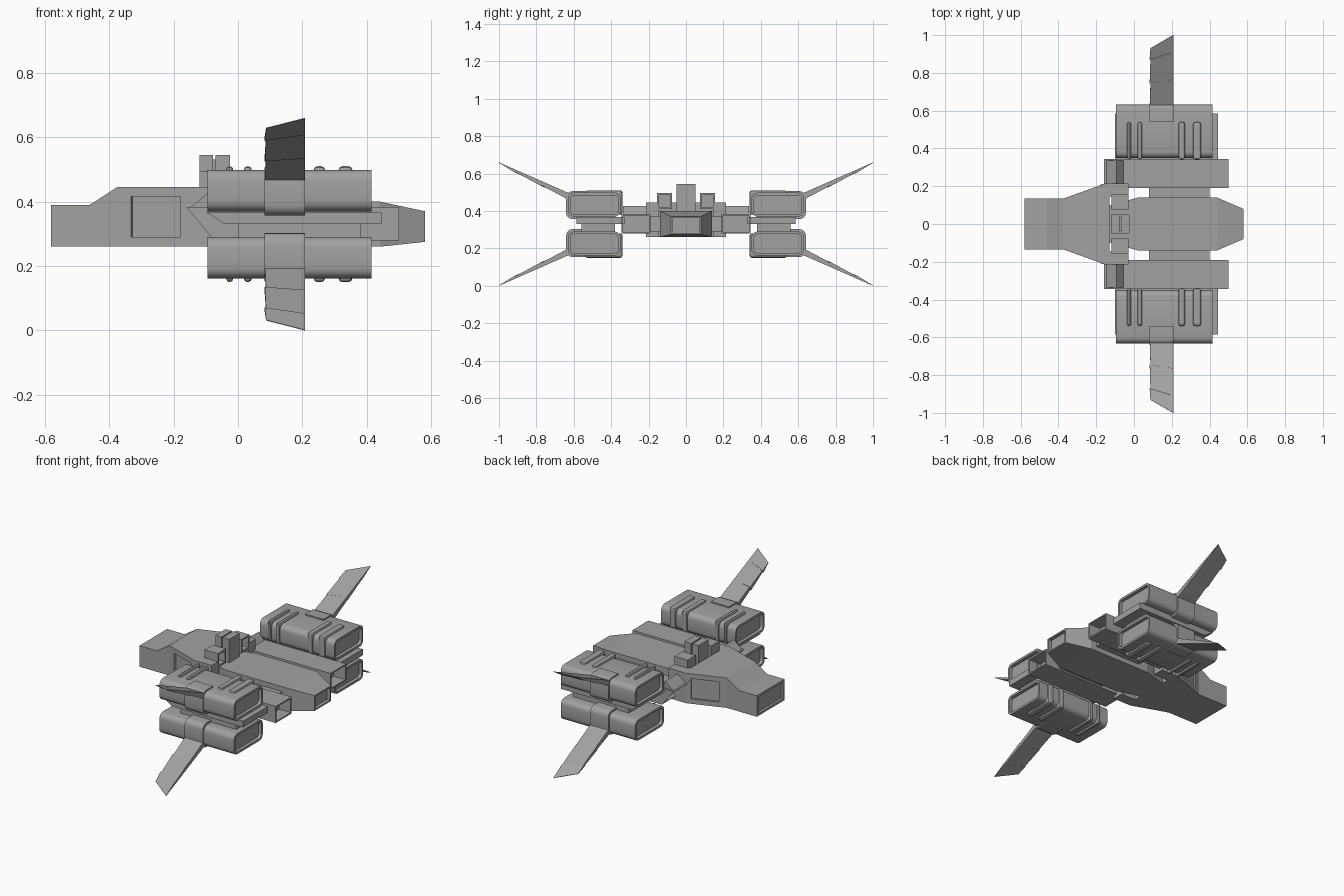
import bpy, bmesh
from mathutils import Vector

MID = 0.33  # height of the horizontal symmetry plane

cube = bpy.data.objects.get("Cube")
if cube:
    bpy.data.objects.remove(cube, do_unlink=True)

grey = bpy.data.materials.new("hull_grey")
grey.use_nodes = True
colour = (0.36, 0.36, 0.36, 1)
grey.diffuse_color = colour
grey.node_tree.nodes["Principled BSDF"].inputs["Base Color"].default_value = colour


def finish(name, bm, mirror_y=False, mirror_z=False, bevel=0, segments=3):
    """Turn the mesh into an object whose origin lies on the symmetry planes."""
    bmesh.ops.recalc_face_normals(bm, faces=bm.faces)
    bmesh.ops.translate(bm, vec=(0, 0, -MID), verts=bm.verts)
    mesh = bpy.data.meshes.new(name)
    bm.to_mesh(mesh)
    bm.free()
    mesh.materials.append(grey)
    obj = bpy.data.objects.new(name, mesh)
    obj.location.z = MID
    bpy.context.collection.objects.link(obj)
    if bevel:
        mod = obj.modifiers.new("rounded_edges", "BEVEL")
        mod.width, mod.segments, mod.limit_method = bevel, segments, "ANGLE"
    if mirror_y or mirror_z:
        mod = obj.modifiers.new("mirror", "MIRROR")
        mod.use_axis = (False, mirror_y, mirror_z)
        mod.use_mirror_merge = False
    return obj


def loft(rings):
    """Join rings of points and cap both ends."""
    bm = bmesh.new()
    rows = [[bm.verts.new(p) for p in ring] for ring in rings]
    n = len(rows[0])
    for a, b in zip(rows, rows[1:]):
        for i in range(n):
            j = (i + 1) % n
            bm.faces.new((a[i], a[j], b[j], b[i]))
    bm.faces.new(rows[0])
    bm.faces.new(rows[-1])
    bmesh.ops.recalc_face_normals(bm, faces=bm.faces)
    return bm


def rect(x, y0, y1, z0, z1, slant=0):
    """Cross-section at x; slant moves its lower edge along x."""
    return [(x + slant, y0, z0), (x + slant, y1, z0), (x, y1, z1), (x, y0, z1)]


def box(x0, x1, y0, y1, z0, z1, slant=0):
    return loft([rect(x0, y0, y1, z0, z1, slant), rect(x1, y0, y1, z0, z1)])


def recess(bm, faces, rim, depth):
    """Sink an inset panel into each face."""
    for face in faces:
        normal = face.normal.copy()
        bmesh.ops.inset_individual(bm, faces=[face], thickness=rim)
        ring = bmesh.ops.extrude_discrete_faces(bm, faces=[face])["faces"][0]
        bmesh.ops.translate(bm, vec=normal * -depth, verts=ring.verts)


def ends(bm, low=True, high=True):
    """End caps that face along x."""
    bm.normal_update()
    return [f for f in bm.faces
            if (low and f.normal.x < -0.6) or (high and f.normal.x > 0.9)]


# Forward hull with nose recess and side doors
stations = [(-0.58, 0.135, 0.39), (-0.46, 0.135, 0.39), (-0.375, 0.135, 0.445),
            (-0.36, 0.14, 0.445), (-0.15, 0.215, 0.445), (-0.13, 0.215, 0.445)]
bm = loft([rect(x, -w, w, 0.26, z) for x, w, z in stations])
bm.normal_update()
doors = [f for f in bm.faces if abs(f.normal.y) > 0.5
         and -0.3 < f.calc_center_median().x < -0.2]
recess(bm, doors, 0.042, 0.012)
recess(bm, ends(bm, high=False), 0.02, 0.015)
finish("forward_hull", bm)

# Prongs trailing from the hull sides
finish("hull_prong", box(-0.13, -0.03, 0.145, 0.215, 0.26, 0.445), mirror_y=True)

# Central body with tapered tail
body = [(-0.14, 0.095, 0.26, 0.40), (0.02, 0.14, 0.26, 0.40),
        (0.44, 0.14, 0.26, 0.40), (0.58, 0.08, 0.275, 0.37)]
bm = loft([rect(x, -w, w, a, b) for x, w, a, b in body])
recess(bm, ends(bm, low=False), 0.012, 0.02)
finish("central_body", bm)

# Turret on the spine
finish("turret_front", box(-0.12, -0.077, -0.05, 0.05, 0.38, 0.545))
finish("turret_rear", box(-0.07, -0.025, -0.05, 0.05, 0.38, 0.545))
finish("turret_core", box(-0.10, -0.04, -0.035, 0.035, 0.38, 0.53))

# Open tubes beside the turret
bm = box(-0.12, -0.03, 0.075, 0.155, 0.41, 0.495)
recess(bm, ends(bm, low=False), 0.014, 0.06)
finish("turret_tube", bm, mirror_y=True)

# Side ducts, with raked intakes and open exhausts
bm = box(-0.16, 0.5, 0.19, 0.345, 0.28, 0.383, slant=0)
for v in bm.verts:
    if v.co.x < 0 and v.co.z < MID:
        v.co.x += 0.085
recess(bm, ends(bm), 0.012, 0.08)
finish("side_duct", bm, mirror_y=True)

# Links from body to ducts, and plates between the pods
finish("duct_link", box(0.08, 0.4, 0.13, 0.2, 0.29, 0.37), mirror_y=True)
bm = box(-0.10, 0.445, 0.33, 0.585, 0.33, 0.368)
for v in bm.verts:
    if v.co.x < 0 and v.co.z < 0.35:
        v.co.x += 0.06
finish("pod_plate", bm, mirror_y=True)
finish("pod_core", box(0.0, 0.38, 0.38, 0.56, 0.27, 0.39), mirror_y=True)

# Engine pods with recessed ends
bm = box(-0.095, 0.415, 0.35, 0.632, 0.37, 0.498)
bm.edges.ensure_lookup_table()
long_edges = [e for e in bm.edges
              if abs(e.verts[0].co.x - e.verts[1].co.x) > 0.4]
bmesh.ops.bevel(bm, geom=long_edges, offset=0.032, segments=4,
                profile=0.5, affect="EDGES")
recess(bm, ends(bm), 0.014, 0.02)
pod = finish("engine_pod", bm, mirror_y=True, mirror_z=True)

# Raised ribs wrapping the pod tops
for x0, x1 in [(-0.037, -0.015), (0.018, 0.043), (0.235, 0.27), (0.312, 0.355)]:
    finish("pod_rib", box(x0, x1, 0.34, 0.54, 0.38, 0.51),
           mirror_y=True, mirror_z=True, bevel=0.012, segments=2)

# Wing clamps around the outer pod sides
bm = box(0.083, 0.208, 0.54, 0.641, 0.357, 0.506)
outer = [e for e in bm.edges if all(v.co.y > 0.6 for v in e.verts)
         and abs(e.verts[0].co.x - e.verts[1].co.x) > 0.1]
bmesh.ops.bevel(bm, geom=outer, offset=0.034, segments=4,
                profile=0.5, affect="EDGES")
clamp = finish("wing_clamp", bm, mirror_y=True, mirror_z=True)

# Swept wings in three stepped panels


def wing_ring(front_y, rear_y, thickness, inset):
    points = []
    for x, y in ((0.083 + inset, front_y), (0.208, rear_y)):
        z = 0.66 + (y - 1) * 0.44
        points.append([Vector((x, y + t * 0.4, z - t)) for t in (0, thickness)])
    (a, b), (c, d) = points
    return [a, c, d, b]


cuts = [(0.60, 0.60), (0.745, 0.765), (0.87, 0.91), (0.93, 1.0)]
for i, (start, stop) in enumerate(zip(cuts, cuts[1:])):
    thick = 0.032 - 0.009 * i
    finish("wing_panel", loft([wing_ring(*start, thick, 0.0),
                               wing_ring(*stop, thick - 0.012 if i < 2 else 0.002,
                                         0.004)]),
           mirror_y=True, mirror_z=True)

# Smooth the rounded shells only
for obj in (pod, clamp):
    bpy.ops.object.select_all(action="DESELECT")
    obj.select_set(True)
    bpy.context.view_layer.objects.active = obj
    bpy.ops.object.shade_smooth_by_angle()
